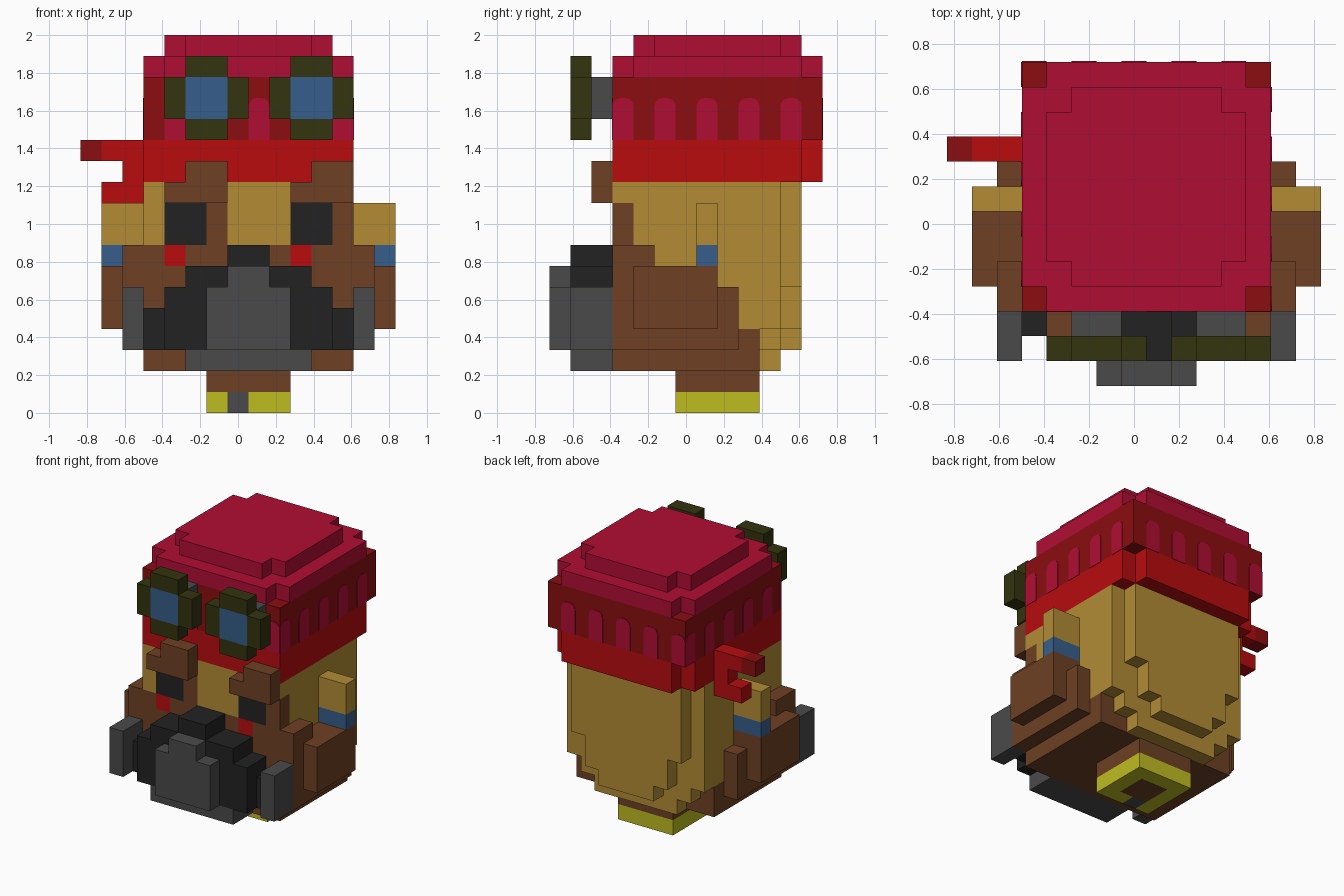
import bpy, bmesh, math
from mathutils import Vector

cube = bpy.data.objects.get("Cube")
if cube:
    bpy.data.objects.remove(cube, do_unlink=True)

U = 1 / 9  # block size


def linear(c):
    c /= 255
    return c / 12.92 if c <= 0.04045 else ((c + 0.055) / 1.055) ** 2.4


def material(name, hexcode):
    rgba = [linear(v) for v in bytes.fromhex(hexcode)] + [1]
    mat = bpy.data.materials.new(name)
    mat.use_nodes = True
    mat.diffuse_color = rgba
    mat.node_tree.nodes["Principled BSDF"].inputs["Base Color"].default_value = rgba
    return mat


crimson = material("crimson", "b00d33")
dark_red = material("dark red", "8b0d10")
red = material("red", "b80c0f")
olive = material("olive", "33330f")
blue = material("blue", "365f8b")
tan = material("tan", "b38c35")
brown = material("brown", "6e4023")
grey = material("grey", "4a4a4a")
black = material("black", "222222")
yellow = material("yellow", "bfbc20")

cells = {}  # block position -> (part name, material)


def point(i, j, k):
    """Block grid corner to model space."""
    return Vector(((i - 7.5) * U, (j - 6.5) * U, k * U))


def block(part, mat, x, y, z, mirror=False):
    """Fill a range of blocks; later blocks replace earlier ones."""
    for i in range(*x):
        for j in range(*y):
            for k in range(*z):
                cells[i, j, k] = (part, mat)
                if mirror:
                    cells[15 - i, j, k] = (part, mat)


def build_parts():
    """Make one mesh per part, keeping only the exposed block faces."""
    axes = [Vector(a) for a in ((1, 0, 0), (0, 1, 0), (0, 0, 1))]
    for name in sorted({part for part, _ in cells.values()}):
        bm = bmesh.new()
        mats = []
        for cell, (part, mat) in cells.items():
            if part != name:
                continue
            if mat not in mats:
                mats.append(mat)
            middle = Vector(cell) + Vector((0.5, 0.5, 0.5))
            for n in range(3):
                for sign in (1, -1):
                    normal = axes[n] * sign
                    if tuple(int(a + b) for a, b in zip(cell, normal)) in cells:
                        continue
                    u, v = axes[n - 2], axes[n - 1] * sign
                    ring = (-u - v, u - v, u + v, v - u)
                    face = bm.faces.new([bm.verts.new(point(*(middle + (normal + r) / 2)))
                                         for r in ring])
                    face.material_index = mats.index(mat)
        bmesh.ops.remove_doubles(bm, verts=bm.verts, dist=0.001)
        bmesh.ops.dissolve_limit(bm, angle_limit=0.01, verts=bm.verts,
                                 edges=bm.edges, delimit={'MATERIAL'})
        finish(name, bm, mats)


def finish(name, bm, mats):
    mesh = bpy.data.meshes.new(name)
    bm.to_mesh(mesh)
    bm.free()
    for mat in mats:
        mesh.materials.append(mat)
    obj = bpy.data.objects.new(name, mesh)
    bpy.context.collection.objects.link(obj)


# Body: tan back with a rounded lower rear, brown stepped front
wide = (3, 13)
block("body", tan, wide, (3, 11), (4, 11))
block("body", tan, (4, 12), (10, 11), (3, 4))
block("body", tan, (5, 11), (10, 11), (2, 3))
for inset, z in ((1, (6, 11)), (2, (4, 6)), (3, (3, 4))):
    block("body", tan, (3 + inset, 13 - inset), (11, 12), z)
for back, z in ((10, (2, 4)), (9, (4, 6)), (8, (6, 7)), (5, (7, 8))):
    block("body", brown, wide, (3, back), z)

# Face: eyes, cheeks and brows repeat side by side
for s in (0, 6):
    block("body", brown, (6 + s, 7 + s), (3, 4), (8, 10))
    block("eyes", black, (4 + s, 6 + s), (3, 4), (8, 10))
    block("cheeks", red, (4 + s, 5 + s), (3, 4), (7, 8))
    block("brows", brown, (4 + s, 7 + s), (2, 3), (10, 11))
    block("brows", brown, (5 + s, 7 + s), (2, 3), (11, 12))

# Neck and base
block("neck", brown, (6, 10), (6, 10), (1, 2))
block("base", yellow, (6, 10), (6, 10), (0, 1))
block("base", brown, (7, 9), (7, 9), (0, 1))
block("base", grey, (7, 8), (6, 7), (0, 1))

# Shoulders, arms and ears on both sides
side, outer = (13, 14), (14, 15)
for back, z in ((9, (3, 6)), (8, (6, 7)), (5, (7, 8))):
    for x in (side, (2, 3)):
        block("shoulders", brown, x, (3, back), z)
for x, tip in (((13, 15), outer), ((1, 3), (1, 2))):
    block("arms", brown, tip, (4, 8), (4, 7))
    block("ears", tan, x, (7, 8), (7, 10))
    block("ears", blue, x, (7, 8), (7, 8))
for x in (side, (2, 3)):
    block("side_whiskers", grey, x, (1, 3), (3, 6))

# Moustache, beard and nose
block("moustache", black, wide, (2, 3), (3, 5))
block("moustache", black, (4, 12), (1, 3), (3, 6))
block("moustache", black, (5, 11), (1, 3), (6, 7))
block("nose", black, (7, 9), (1, 3), (7, 8))
block("beard", grey, (5, 11), (1, 3), (2, 3))
block("beard", grey, (6, 10), (0, 1), (3, 6))
block("beard", grey, (7, 9), (0, 1), (6, 7))

# Hat: red brim with notched rear corners, dark band, stepped crown
block("hat_brim", red, wide, (3, 12), (11, 13))
block("hat_brim", red, (4, 12), (12, 13), (11, 13))
block("hat_band", dark_red, wide, (3, 13), (13, 16))
for grow, z in ((0, (16, 17)), (1, (17, 18))):
    a, b = 3 + grow, 13 - grow
    block("hat_crown", crimson, (a + 1, b - 1), (a, b), z)
    block("hat_crown", crimson, (a, b), (a + 1, b - 1), z)

# Hooked ribbon on the hat's right side
block("ribbon", red, (0, 3), (9, 10), (12, 13))
block("ribbon", red, (2, 3), (9, 10), (11, 12))
block("ribbon", red, (1, 3), (9, 10), (10, 11))
block("ribbon", dark_red, (0, 1), (9, 10), (12, 13))

# Goggles: cross-shaped frames, lenses and mounts
for s in (4, 9):
    lens = (s + 1, s + 3)
    block("goggle_frames", olive, lens, (1, 2), (13, 17))
    block("goggle_frames", olive, (s, s + 4), (1, 2), (14, 16))
    block("goggle_lenses", blue, lens, (1, 2), (14, 16))
    block("goggle_mounts", grey, lens, (2, 3), (14, 16))

build_parts()

# Round-topped panels around the hat band
R = 0.4
arch = [(0, 13), (1, 13)]
for centre, start in ((1 - R, 0), (R, 90)):
    for step in range(5):
        a = math.radians(start + step * 22.5)
        arch.append((centre + R * math.cos(a), 15 - R + R * math.sin(a)))

bm = bmesh.new()
lift = 0.03
for n in range(5):
    even, odd = 4 + 2 * n, 3 + 2 * n
    for place in (lambda t, z: point(even + t, 3 - lift, z),
                  lambda t, z: point(13 + lift, odd + t, z),
                  lambda t, z: point(odd + 1 - t, 13 + lift, z),
                  lambda t, z: point(3 - lift, even + 1 - t, z)):
        face = bm.faces.new([bm.verts.new(place(t, z)) for t, z in arch])
        face.normal_update()
        inward = -face.normal * lift * U
        rim = bmesh.ops.extrude_face_region(bm, geom=[face], use_keep_orig=True)
        moved = [v for v in rim["geom"] if isinstance(v, bmesh.types.BMVert)]
        bmesh.ops.translate(bm, verts=moved, vec=inward)
bmesh.ops.recalc_face_normals(bm, faces=bm.faces)
finish("hat_band_panels", bm, [crimson])
